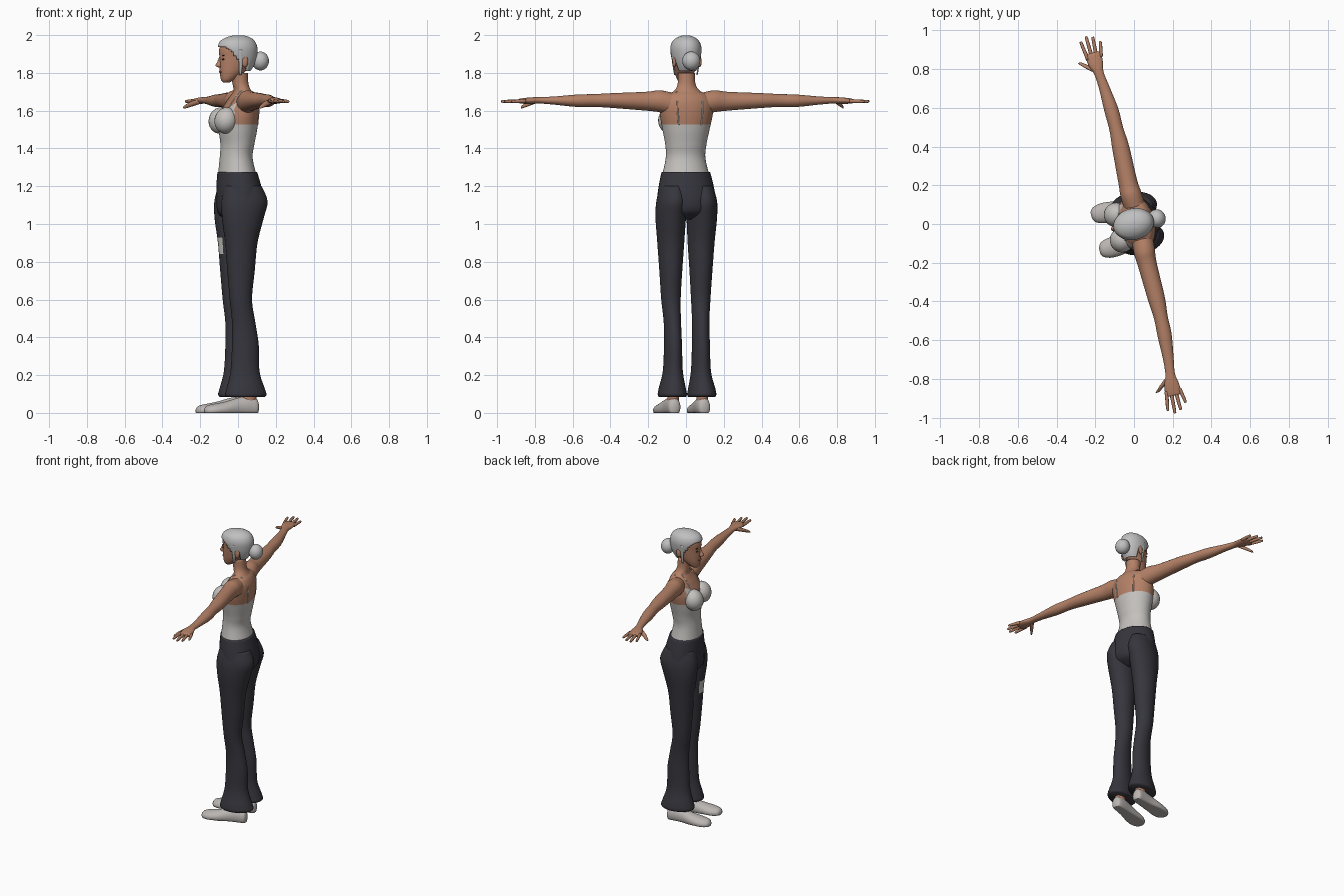
import bpy, bmesh, math
from mathutils import Vector, Matrix
from mathutils.bvhtree import BVHTree

cube = bpy.data.objects.get("Cube")
if cube:
    bpy.data.objects.remove(cube)


def material(name, rgb):
    m = bpy.data.materials.new(name)
    m.use_nodes = True
    m.diffuse_color = (*rgb, 1)
    bsdf = next(n for n in m.node_tree.nodes if n.type == "BSDF_PRINCIPLED")
    bsdf.inputs["Base Color"].default_value = (*rgb, 1)
    return m


skin = material("skin brown", (0.46, 0.22, 0.135))
cloth = material("top grey", (0.55, 0.53, 0.51))
hair = material("hair grey", (0.52, 0.52, 0.52))
dark = material("trouser charcoal", (0.036, 0.036, 0.046))
shoe = material("shoe grey", (0.5, 0.47, 0.45))
eye = material("eye dark", (0.04, 0.025, 0.02))
lip = material("lip red", (0.33, 0.1, 0.08))
parts = []


def finish(name, bm, mats, rule=None):
    """Turn a bmesh into a smooth object, colouring faces by a rule on their centres."""
    bmesh.ops.recalc_face_normals(bm, faces=bm.faces)
    for f in bm.faces:
        f.smooth = True
        if rule:
            f.material_index = int(rule(f.calc_center_median()))
    me = bpy.data.meshes.new(name)
    bm.to_mesh(me)
    bm.free()
    for m in mats:
        me.materials.append(m)
    ob = bpy.data.objects.new(name, me)
    bpy.context.collection.objects.link(ob)
    parts.append(ob)
    return ob


def spline(rings, steps):
    """Smoothly interpolate the rings (Catmull-Rom)."""
    out = []
    last = len(rings) - 1
    for i in range(last):
        p = [rings[max(0, min(last, i + k))] for k in (-1, 0, 1, 2)]
        for s in range(steps):
            t = s / steps
            out.append([b + 0.5 * t * (c - a + t * (2*a - 5*b + 4*c - d + t * (3*(b - c) + d - a)))
                        for a, b, c, d in zip(*p)])
    return out + [list(rings[-1])]


def loft(name, axis, rings, mats, side=1, steps=5, n=32, rule=None, cut=None, floor=False):
    """Skin ellipses given as (position, low u, high u, low v, high v) along an axis."""
    order = {"Z": (1, 2, 0), "X": (0, 1, 2), "Y": (1, 0, 2)}[axis]
    bm = bmesh.new()
    loops = []
    for t, u0, u1, v0, v1 in spline(rings, steps):
        loop = []
        for k in range(n):
            a = 2 * math.pi * k / n
            raw = (t, (u0 + u1) / 2 + (u1 - u0) / 2 * math.cos(a),
                   (v0 + v1) / 2 + (v1 - v0) / 2 * math.sin(a))
            co = [raw[j] for j in order]
            if floor:
                co[2] = max(co[2], 0)
            loop.append(bm.verts.new((co[0] * side, co[1], co[2])))
        loops.append(loop)
    for a, b in zip(loops, loops[1:]):
        for k in range(n):
            bm.faces.new((a[k], a[(k + 1) % n], b[(k + 1) % n], b[k]))
    bm.faces.new(loops[0])
    bm.faces.new(loops[-1])
    if cut:
        gone = [f for f in bm.faces if cut(f.calc_center_median())]
        bmesh.ops.delete(bm, geom=gone, context="FACES")
    return finish(name, bm, mats, rule)


def ball(name, centre, radii, mat, tilt=0):
    bm = bmesh.new()
    bmesh.ops.create_uvsphere(bm, u_segments=24, v_segments=14, radius=1)
    bm.transform(Matrix.Translation(centre) @ Matrix.Rotation(tilt, 4, "X") @ Matrix.Diagonal((*radii, 1)))
    return finish(name, bm, [mat])


def upright(rows):
    """Rows of (height, half width, front, back) as loft rings."""
    return [(z, -w, w, f, b) for z, w, f, b in rows]


# Torso and neck, with the top's neckline cut by height
def bare(c):
    if c.y > 0.015 or abs(c.x) > 0.115:
        return c.z > 1.53
    return c.z > 1.585 + 0.5 * abs(c.x)


torso = loft("torso", "Z", upright([
    (1.25, .128, -.106, .098), (1.35, .106, -.096, .076), (1.42, .11, -.092, .085),
    (1.5, .126, -.1, .1), (1.58, .142, -.092, .108), (1.64, .142, -.062, .105),
    (1.68, .115, -.035, .09), (1.705, .07, -.022, .07), (1.74, .048, -.028, .056),
    (1.8, .045, -.04, .052)]), [cloth, skin], steps=9, n=64, rule=bare)

# Shoulder straps laid on the torso
tree = BVHTree.FromPolygons([v.co for v in torso.data.vertices],
                            [p.vertices[:] for p in torso.data.polygons])
for side, label in ((1, "left"), (-1, "right")):
    curve = bpy.data.curves.new(label + "_strap", "CURVE")
    curve.dimensions = "3D"
    curve.bevel_depth = 0.004
    path = [(-.09, 1.61), (-.06, 1.66), (-.01, 1.72), (.06, 1.72), (.11, 1.65), (.12, 1.59), (.12, 1.52)]
    line = curve.splines.new("POLY")
    line.points.add(len(path) - 1)
    for pt, (y, z) in zip(line.points, path):
        pt.co = (*tree.find_nearest(Vector((.075 * side, y, z)))[0], 1)
    curve.materials.append(cloth)
    strap = bpy.data.objects.new(label + "_strap", curve)
    bpy.context.collection.objects.link(strap)
    parts.append(strap)

# Trouser seat
loft("trouser_seat", "Z", upright([
    (1.275, .13, -.108, .1), (1.2, .147, -.113, .122), (1.12, .158, -.112, .135),
    (1.06, .15, -.105, .12), (1.025, .09, -.07, .06)]), [dark])

for side, label in ((1, "left"), (-1, "right")):
    # Trouser leg with a pale patch on the front inner thigh
    def patch(c):
        return .85 < c.z < .93 and c.y < -.05 and .045 < c.x * side < .085

    loft(label + "_trouser_leg", "Z", [
        (1.2, .01, .14, -.09, .11), (1.12, .004, .16, -.108, .14), (1.03, .006, .163, -.106, .118),
        (.9, .012, .153, -.088, .085), (.75, .022, .142, -.076, .07), (.6, .03, .132, -.063, .056),
        (.48, .032, .122, -.05, .075), (.36, .03, .122, -.05, .094), (.22, .025, .128, -.058, .098),
        (.13, .01, .15, -.08, .125), (.098, .005, .155, -.088, .135), (.085, .01, .15, -.08, .125)],
        [dark, cloth], side, rule=patch)
    # Ankle and shoe
    loft(label + "_ankle", "Z", [(.05, .05, .11, 0, .08), (.15, .05, .11, 0, .08)], [skin], side)
    loft(label + "_shoe", "Y", [
        (.092, .065, .095, .01, .05), (.08, .05, .112, -.015, .075), (.04, .043, .118, -.02, .088),
        (-.02, .042, .125, -.02, .08), (-.09, .04, .14, -.02, .06), (-.15, .04, .143, -.02, .048),
        (-.19, .055, .13, -.015, .038), (-.205, .08, .11, 0, .022)], [shoe], side, floor=True)
    # Bust
    ball(label + "_bust", (.067 * side, -.08, 1.548), (.064, .062, .07), cloth, -.25)
    # Arm and palm
    loft(label + "_arm", "X", [
        (.08, -.03, .08, 1.575, 1.695), (.15, -.035, .075, 1.592, 1.708), (.22, -.03, .068, 1.6, 1.7),
        (.4, -.02, .068, 1.614, 1.693), (.5, -.012, .06, 1.62, 1.688), (.6, -.015, .058, 1.62, 1.685),
        (.72, -.015, .04, 1.632, 1.675), (.8, -.022, .028, 1.638, 1.672), (.85, -.04, .036, 1.636, 1.67),
        (.9, -.044, .038, 1.638, 1.664), (.91, -.03, .03, 1.645, 1.658)], [skin], side)
    # Fingers and thumb
    for i, (name, tip) in enumerate((("index", .98), ("middle", 1.0), ("ring", .99), ("little", .96))):
        y, spread = -.036 + .023 * i, -.014 + .009 * i
        loft(f"{label}_{name}_finger", "X", [
            (.88, y - .01, y + .01, 1.64, 1.662),
            (tip - .012, y + spread - .008, y + spread + .008, 1.641, 1.657),
            (tip, y + spread - .003, y + spread + .003, 1.646, 1.652)], [skin], side, n=10)
    loft(label + "_thumb", "X", [
        (.815, -.03, .01, 1.638, 1.662), (.845, -.064, -.03, 1.624, 1.65),
        (.87, -.088, -.066, 1.613, 1.631), (.876, -.092, -.078, 1.612, 1.622)], [skin], side, n=12)
    # Ear, eye, brow and side strand
    ball(label + "_ear", (.069 * side, .022, 1.86), (.01, .017, .03), skin)
    ball(label + "_eye", (.029 * side, -.087, 1.872), (.012, .006, .005), eye)
    ball(label + "_brow", (.031 * side, -.088, 1.893), (.016, .005, .003), eye)
    loft(label + "_side_strand", "Z", [
        (1.79, .058, .064, -.008, .004), (1.85, .064, .074, -.012, .01),
        (1.92, .068, .082, -.02, .012)], [hair], side, n=10)

# Head, nose and mouth
loft("head", "Z", upright([
    (1.75, .018, -.082, -.045), (1.765, .034, -.092, -.02), (1.8, .05, -.098, .03),
    (1.84, .06, -.1, .07), (1.88, .066, -.1, .088), (1.93, .07, -.1, .092),
    (1.97, .052, -.075, .07)]), [skin])
loft("nose", "Z", [
    (1.828, -.008, .008, -.104, -.09), (1.838, -.015, .015, -.122, -.085),
    (1.86, -.009, .009, -.112, -.085), (1.885, -.006, .006, -.102, -.085)], [skin], n=12)
ball("mouth", (0, -.096, 1.805), (.02, .007, .006), lip)


# Swept-back hair opened around the face, with a bun
def face_opening(c):
    if c.z > 1.94:
        return False
    if c.z > 1.875:
        return c.y < -.02 - .9 * (c.z - 1.875)
    return c.y < .035


cap = loft("hair_cap", "Z", upright([
    (1.81, .05, -.03, .066), (1.84, .064, -.07, .086), (1.88, .076, -.1, .1), (1.93, .081, -.109, .104),
    (1.965, .071, -.098, .092), (1.985, .05, -.07, .07), (1.996, .025, -.035, .04),
    (1.999, .005, -.005, .01)]), [hair], n=48, cut=face_opening)
solid = cap.modifiers.new("thickness", "SOLIDIFY")
solid.thickness = 0.012
solid.offset = -1
ball("hair_bun", (0, .122, 1.863), (.048, .045, .05), hair)

# Turn the whole figure to its pose
turn = Matrix.Rotation(math.radians(-76.7), 4, "Z")
for ob in parts:
    ob.matrix_world = turn
